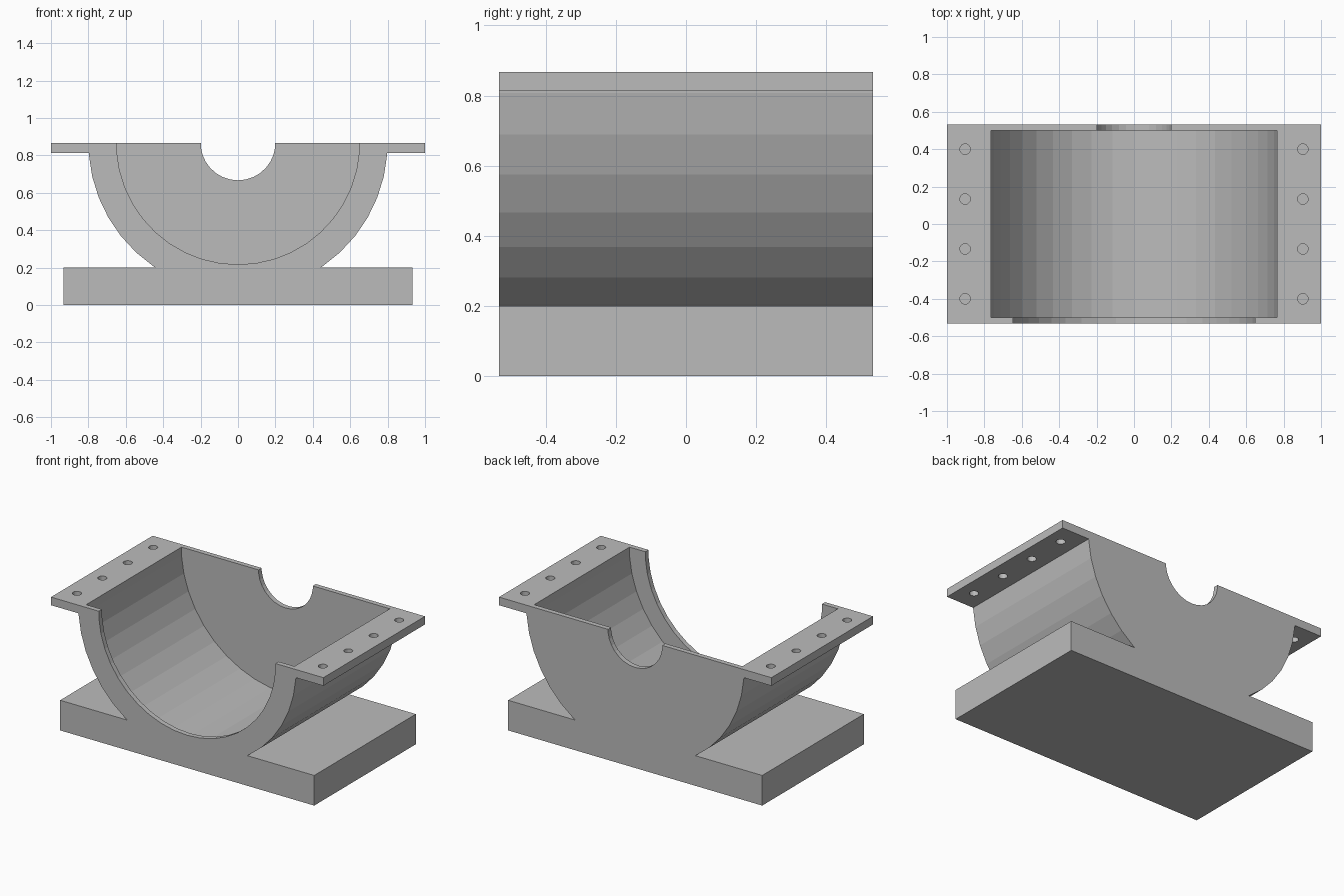
import bpy, bmesh, math

cube = bpy.data.objects.get("Cube")
if cube:
    bpy.data.objects.remove(cube, do_unlink=True)

TOP = 0.867        # split plane, also the bore axis height
HALF_DEPTH = 0.533
WALL = 0.033
OUTER_R = 0.8
SEGMENTS = 42

grey = bpy.data.materials.new("plain grey")
GREY = (0.5, 0.5, 0.5, 1)
grey.diffuse_color = GREY
grey.use_nodes = True
grey.node_tree.nodes["Principled BSDF"].inputs["Base Color"].default_value = GREY


def prism(name, outline, start, end, axis="Y"):
    """Extrude a closed 2D outline along Y (outline in xz) or Z (outline in xy)."""
    bm = bmesh.new()
    place = (lambda u, v, w: (u, w, v)) if axis == "Y" else (lambda u, v, w: (u, v, w))
    first = [bm.verts.new(place(u, v, start)) for u, v in outline]
    last = [bm.verts.new(place(u, v, end)) for u, v in outline]
    bm.faces.new(first)
    bm.faces.new(last)
    for i in range(len(outline)):
        j = (i + 1) % len(outline)
        bm.faces.new((first[i], first[j], last[j], last[i]))
    bmesh.ops.recalc_face_normals(bm, faces=bm.faces)
    mesh = bpy.data.meshes.new(name)
    bm.to_mesh(mesh)
    bm.free()
    mesh.materials.append(grey)
    obj = bpy.data.objects.new(name, mesh)
    bpy.context.collection.objects.link(obj)
    return obj


def circle(radius, count, cx=0.0, cy=TOP):
    """Polygon with one corner at the very bottom."""
    steps = [math.tau * i / count - math.pi / 2 for i in range(count)]
    return [(cx + radius * math.cos(a), cy + radius * math.sin(a)) for a in steps]


# Housing section: foot, round bowl and side flanges in one outline
FOOT_TOP, FLANGE_BOTTOM = 0.2, 0.813
bowl = [p for p in circle(OUTER_R, SEGMENTS)
        if p[0] > 0.01 and FOOT_TOP < p[1] < FLANGE_BOTTOM]
right = [(0.933, 0), (0.933, FOOT_TOP), (0.44, FOOT_TOP)] + bowl
right += [(bowl[-1][0], FLANGE_BOTTOM), (1, FLANGE_BOTTOM), (1, TOP)]
left = [(-x, z) for x, z in reversed(right)]
housing = prism("bearing_housing", right + left, -HALF_DEPTH, HALF_DEPTH)

# Cavity, wide front opening and small shaft notch at the back
inner = HALF_DEPTH - WALL
cutters = [
    prism("cavity_cutter", circle(OUTER_R - WALL, SEGMENTS), -inner, inner),
    prism("front_opening_cutter", circle(0.65, SEGMENTS), -0.7, -0.3),
    prism("shaft_notch_cutter", circle(0.2, 30), 0.3, 0.7),
]

# Four bolt holes in each flange
for side in (-1, 1):
    for row in range(4):
        hole = circle(0.028, 18, side * 0.903, -0.4 + row * 0.8 / 3)
        cutters.append(prism("bolt_hole_cutter", hole, 0.7, 1.0, "Z"))

for cutter in cutters:
    cutter.hide_render = True
    cut = housing.modifiers.new(cutter.name, "BOOLEAN")
    cut.operation = "DIFFERENCE"
    cut.solver = "EXACT"
    cut.object = cutter

# Bake the cuts and discard the cutters
bpy.context.view_layer.update()
evaluated = housing.evaluated_get(bpy.context.evaluated_depsgraph_get())
finished = bpy.data.meshes.new_from_object(evaluated)
housing.modifiers.clear()
housing.data = finished
for cutter in cutters:
    bpy.data.objects.remove(cutter, do_unlink=True)
